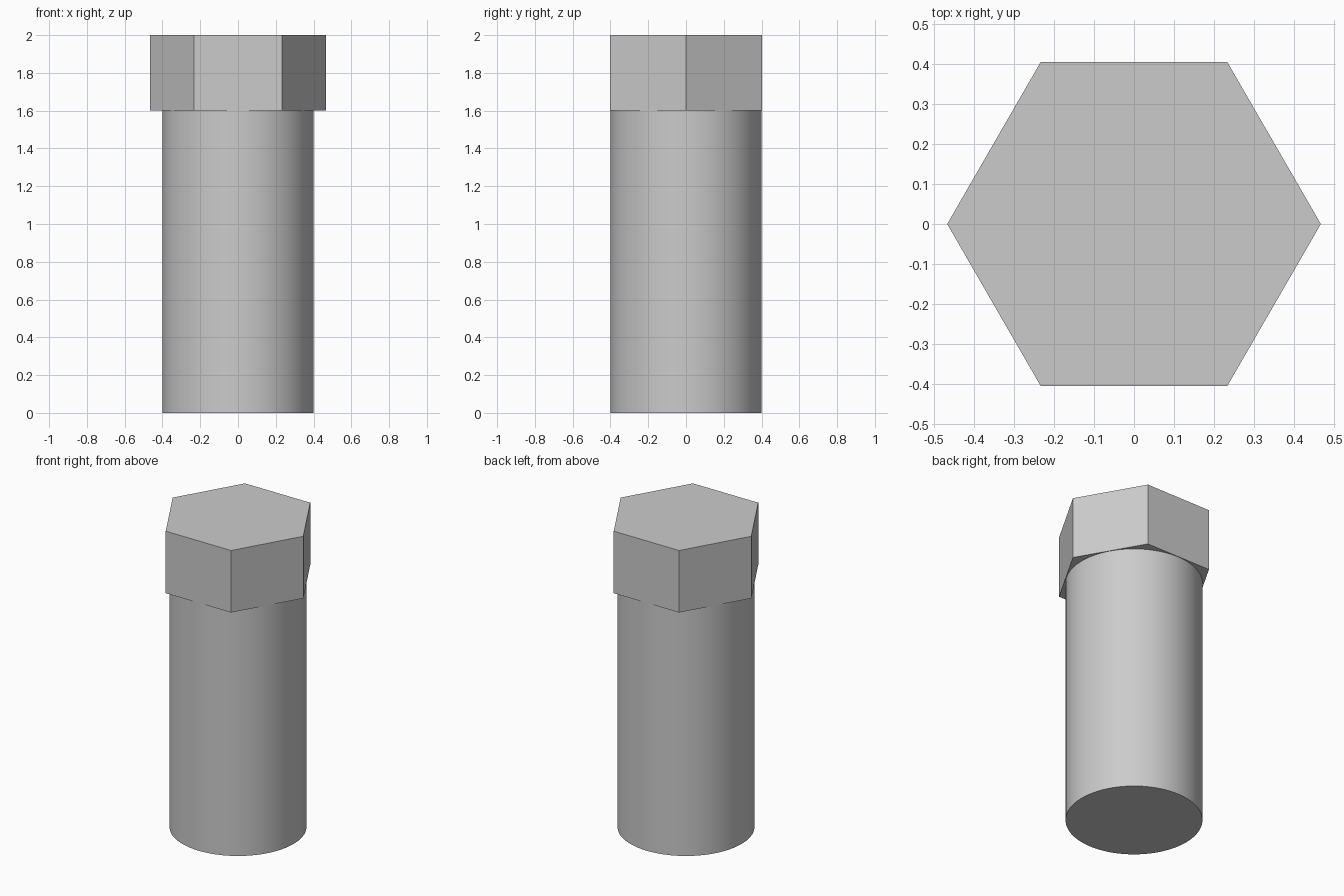
import bpy, bmesh
from math import cos, sin, tau, radians

cube = bpy.data.objects.get("Cube")
if cube:
    bpy.data.objects.remove(cube, do_unlink=True)

steel = bpy.data.materials.new("plain_grey")
steel.use_nodes = True
grey = (0.6, 0.6, 0.6, 1)
steel.diffuse_color = grey
steel.node_tree.nodes["Principled BSDF"].inputs["Base Color"].default_value = grey


def prism(name, sides, radius, bottom, top):
    """Upright solid prism with its first corner on +x."""
    bm = bmesh.new()
    ring = [bm.verts.new((radius * cos(tau * i / sides),
                          radius * sin(tau * i / sides), bottom))
            for i in range(sides)]
    base = bm.faces.new(ring)
    out = bmesh.ops.extrude_face_region(bm, geom=[base], use_keep_orig=True)
    for v in out["geom"]:
        if isinstance(v, bmesh.types.BMVert):
            v.co.z = top
    bmesh.ops.recalc_face_normals(bm, faces=bm.faces)
    mesh = bpy.data.meshes.new(name)
    bm.to_mesh(mesh)
    bm.free()
    mesh.materials.append(steel)
    obj = bpy.data.objects.new(name, mesh)
    bpy.context.collection.objects.link(obj)
    return obj


# Hexagonal head with flats facing front and back
prism("hex_head", 6, 0.466, 1.6, 2.0)

# Round shank, smooth around its side with sharp end rims
shank = prism("shank", 96, 0.4, 0.0, 1.6)
bpy.ops.object.select_all(action="DESELECT")
shank.select_set(True)
bpy.context.view_layer.objects.active = shank
bpy.ops.object.shade_smooth_by_angle(angle=radians(30))
